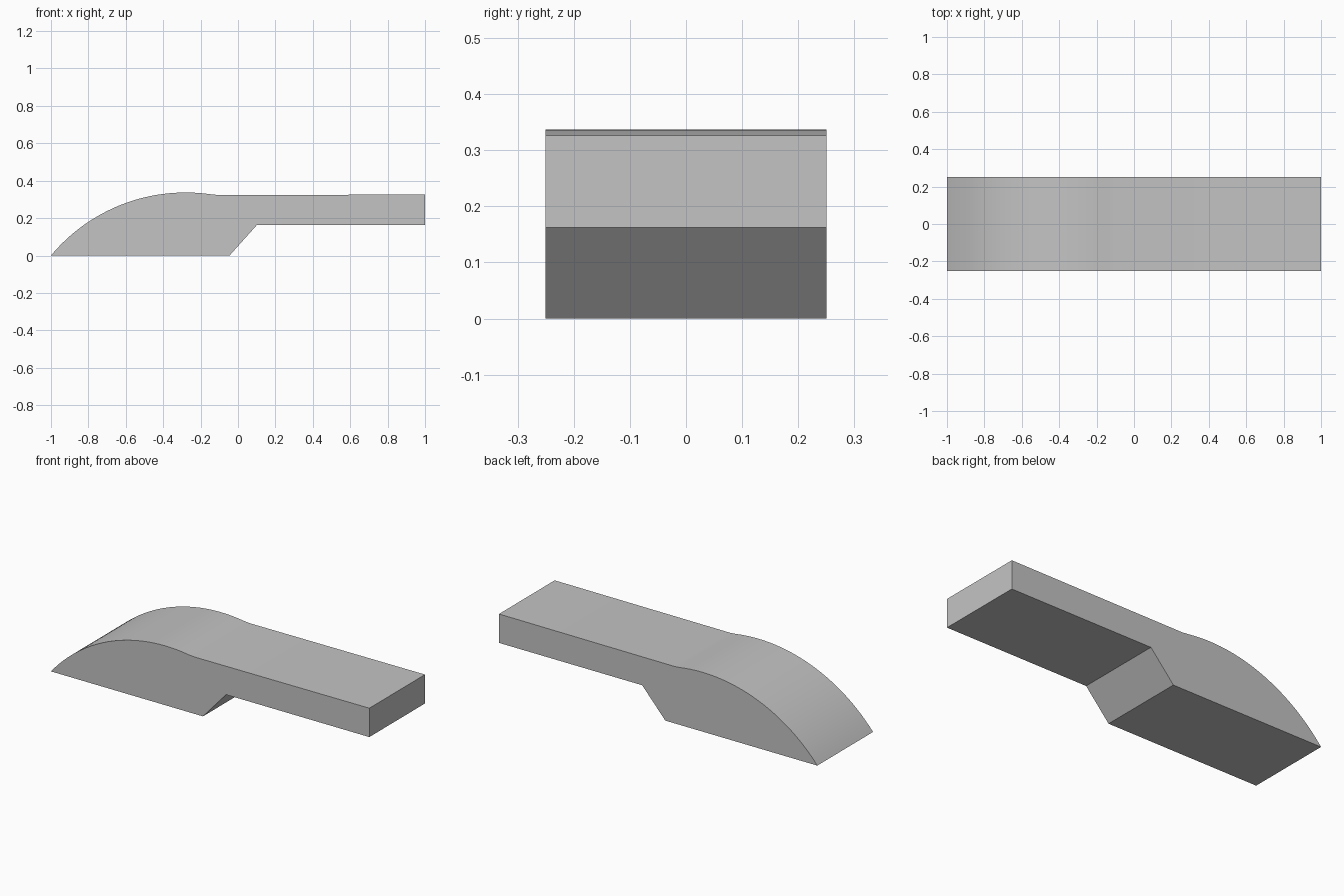
import bpy, bmesh, math

cube = bpy.data.objects.get("Cube")
if cube:
    bpy.data.objects.remove(cube, do_unlink=True)

HALF_WIDTH = 0.25
ARC_STEPS = 32

# Plain grey finish
grey = bpy.data.materials.new("plain_grey")
grey.use_nodes = True
colour = (0.55, 0.55, 0.55, 1.0)
grey.diffuse_color = colour
grey.node_tree.nodes["Principled BSDF"].inputs["Base Color"].default_value = colour

# Domed top: circular arc from the tip to where it meets the flat bar
peak_x, peak_z, radius = -0.28, 0.337, 0.938
start = math.asin((-1 - peak_x) / radius)
end = math.asin((-0.14 - peak_x) / radius)
arc = []
for i in range(ARC_STEPS + 1):
    a = start + (end - start) * i / ARC_STEPS
    arc.append((peak_x + radius * math.sin(a),
                peak_z - radius + radius * math.cos(a)))
arc[0] = (-1, 0)

# Side outline: dome, flat bar, underside step and sloped heel
profile = arc + [(-0.1, 0.323), (1, 0.326), (1, 0.162), (0.1, 0.162), (-0.045, 0)]

# Extrude the outline across the width
bm = bmesh.new()
face = bm.faces.new([bm.verts.new((x, -HALF_WIDTH, z)) for x, z in profile])
extruded = bmesh.ops.extrude_face_region(bm, geom=[face])["geom"]
moved = [v for v in extruded if isinstance(v, bmesh.types.BMVert)]
bmesh.ops.translate(bm, verts=moved, vec=(0, 2 * HALF_WIDTH, 0))
bmesh.ops.recalc_face_normals(bm, faces=bm.faces)

mesh = bpy.data.meshes.new("domed_bar")
bm.to_mesh(mesh)
bm.free()
mesh.materials.append(grey)
bar = bpy.data.objects.new("domed_bar", mesh)
bpy.context.collection.objects.link(bar)

# Smooth dome with crisp outer edges
bpy.ops.object.select_all(action="DESELECT")
bar.select_set(True)
bpy.context.view_layer.objects.active = bar
bpy.ops.object.shade_smooth_by_angle(angle=math.radians(30))
